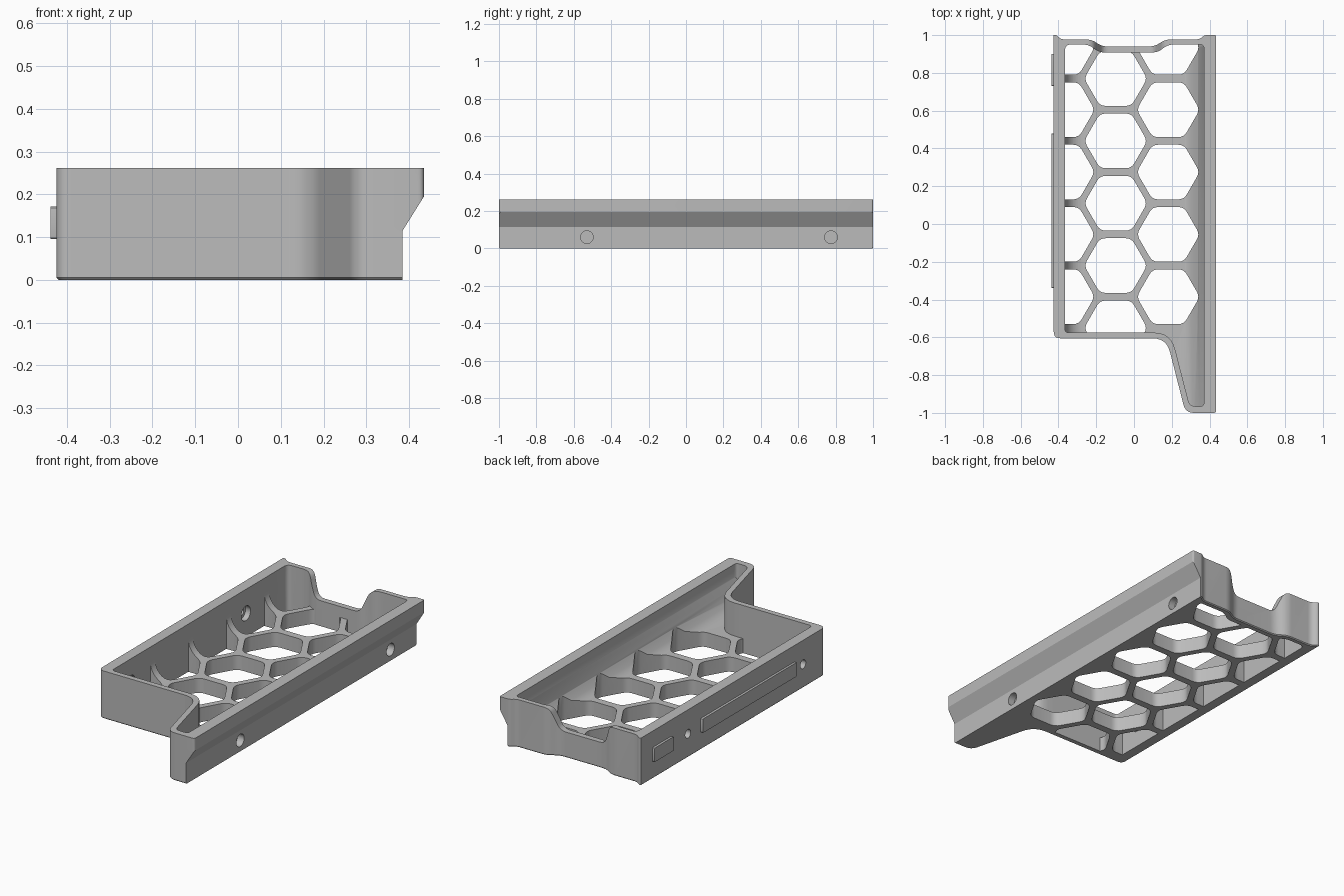
import bpy, bmesh, math
from mathutils import Vector

if "Cube" in bpy.data.objects:
    bpy.data.objects.remove(bpy.data.objects["Cube"])

HEIGHT, FLOOR = 0.262, 0.08

grey = bpy.data.materials.new("plain grey")
grey.use_nodes = True
grey.diffuse_color = (0.5, 0.5, 0.5, 1)
grey.node_tree.nodes["Principled BSDF"].inputs["Base Color"].default_value = (0.5, 0.5, 0.5, 1)


def rounded(corners, steps=7):
    """Round each corner (u, v, setback) of an outline."""
    out = []
    for i, (u, v, cut) in enumerate(corners):
        p = Vector((u, v))
        if cut == 0:
            out.append(p)
            continue
        a = Vector(corners[i - 1][:2]) - p
        b = Vector(corners[(i + 1) % len(corners)][:2]) - p
        a = p + a.normalized() * min(cut, a.length * 0.48)
        b = p + b.normalized() * min(cut, b.length * 0.48)
        for k in range(steps):
            t = k / (steps - 1)
            out.append(a * (1 - t) ** 2 + p * 2 * t * (1 - t) + b * t * t)
    return out


def prism(name, outlines, axis, lo, hi):
    """Extrude 2D outlines along an axis into one object."""
    place = {"x": lambda u, v, w: (w, u, v),
             "y": lambda u, v, w: (u, w, v),
             "z": lambda u, v, w: (u, v, w)}[axis]
    bm = bmesh.new()
    for outline in outlines:
        rings = [[bm.verts.new(place(u, v, w)) for u, v in outline] for w in (lo, hi)]
        bm.faces.new(rings[0])
        bm.faces.new(rings[1])
        for i in range(len(outline)):
            bm.faces.new((rings[0][i - 1], rings[0][i], rings[1][i], rings[1][i - 1]))
    bmesh.ops.recalc_face_normals(bm, faces=bm.faces)
    mesh = bpy.data.meshes.new(name)
    bm.to_mesh(mesh)
    bm.free()
    mesh.materials.append(grey)
    ob = bpy.data.objects.new(name, mesh)
    bpy.context.collection.objects.link(ob)
    return ob


def combine(target, other, operation):
    """Apply a boolean and discard the helper."""
    mod = target.modifiers.new("combine", "BOOLEAN")
    mod.operation, mod.object, mod.solver = operation, other, "EXACT"
    bpy.context.view_layer.update()
    deps = bpy.context.evaluated_depsgraph_get()
    mesh = bpy.data.meshes.new_from_object(target.evaluated_get(deps))
    target.modifiers.clear()
    target.data = mesh
    bpy.data.objects.remove(other)


def circle(u, v, r, n=28):
    return [(u + r * math.cos(math.tau * i / n), v + r * math.sin(math.tau * i / n))
            for i in range(n)]


# Outer body with the side arm and the recessed back
outer = rounded([
    (-0.425, -0.605, 0.035), (0.172, -0.605, 0.075), (0.273, -1, 0.045),
    (0.435, -1, 0.015), (0.435, 1, 0.01), (0.375, 1, 0.012),
    (0.345, 0.977, 0.02), (0.165, 0.977, 0.03), (0.11, 0.94, 0.03),
    (-0.17, 0.94, 0.03), (-0.225, 0.977, 0.03), (-0.385, 0.977, 0.02),
    (-0.412, 1, 0.01), (-0.425, 1, 0)])
inner = rounded([
    (-0.365, -0.575, 0.02), (0.195, -0.575, 0.09), (0.295, -0.965, 0.03),
    (0.37, -0.965, 0.02), (0.37, 0.95, 0.02), (0.18, 0.95, 0.03),
    (0.125, 0.908, 0.03), (-0.185, 0.908, 0.03), (-0.24, 0.95, 0.03),
    (-0.365, 0.95, 0.03)])
tray = prism("tray", [outer], "z", 0, HEIGHT)

# Tiny chamfer around the underside
bm = bmesh.new()
bm.from_mesh(tray.data)
bottom = [e for e in bm.edges if all(v.co.z < 0.001 for v in e.verts)]
bmesh.ops.bevel(bm, geom=bottom, offset=0.005, segments=1, affect="EDGES")
bm.to_mesh(tray.data)
bm.free()

# Undercut below the overhanging rail
combine(tray, prism("undercut", [[(0.385, -0.1), (0.6, -0.1), (0.6, 0.195),
                                  (0.435, 0.195), (0.385, 0.115)]], "y", -1.2, 1.2), "DIFFERENCE")
# Cavity
combine(tray, prism("cavity", [inner], "z", FLOOR, 0.5), "DIFFERENCE")

# Coved feet of both long walls, later split into gussets by the honeycomb
R = 0.1
arc = [(-0.365 + R - R * math.cos(a), FLOOR + R - R * math.sin(a))
       for a in [math.pi / 2 * i / 10 for i in range(11)]]
left_cove = arc + [(-0.265, 0.05), (-0.395, 0.05), (-0.395, FLOOR + R)]
combine(tray, prism("left_cove", [left_cove], "y", -0.59, 0.96), "UNION")
right_cove = [(0.372, 0.195), (0.34, 0.135), (0.315, 0.1), (0.275, FLOOR),
              (0.275, 0.05), (0.38, 0.05), (0.38, 0.195)]
combine(tray, prism("right_cove", [right_cove], "y", -0.98, 0.96), "UNION")

# Honeycomb floor openings, kept within the walls
hexes = []
for x, y0, count in ((-0.375, 0.935, 5), (-0.097, 0.77, 5), (0.181, 0.935, 5)):
    for row in range(count):
        y = y0 - 0.33 * row
        hexes.append(rounded([(x + 0.167 * math.cos(math.radians(60 * k)),
                               y + 0.167 * math.sin(math.radians(60 * k)), 0.03)
                              for k in range(6)], 5))
holes = prism("honeycomb", hexes, "z", -0.1, 0.25)
combine(holes, prism("limit", [inner], "z", -0.2, 0.4), "INTERSECT")
combine(tray, holes, "DIFFERENCE")

# Lowered section of the back wall
dip = rounded([(-0.35, 0.4, 0), (-0.35, HEIGHT, 0), (-0.215, HEIGHT, 0.03),
               (-0.165, 0.14, 0.035), (0.105, 0.14, 0.035), (0.155, HEIGHT, 0.03),
               (0.29, HEIGHT, 0), (0.29, 0.4, 0)])
combine(tray, prism("back_dip", [dip], "y", 0.86, 1.1), "DIFFERENCE")

# Screw holes: blind on the rail side, counterbored through on the other
combine(tray, prism("rail_holes", [circle(y, 0.06, 0.034) for y in (-0.53, 0.775)],
                    "x", 0.345, 0.6), "DIFFERENCE")
for radius, hi in ((0.024, -0.3), (0.04, -0.3)):
    lo = -0.6 if radius < 0.03 else -0.395
    combine(tray, prism("side_holes", [circle(y, 0.13, radius) for y in (-0.41, 0.59)],
                        "x", lo, hi), "DIFFERENCE")

# Raised pads on the plain side
pads = []
for name, y0, y1 in (("long_pad", -0.34, 0.48), ("short_pad", 0.73, 0.9)):
    edge = rounded([(y0, 0.095, 0.008), (y1, 0.095, 0.008),
                    (y1, 0.172, 0.008), (y0, 0.172, 0.008)], 4)
    pads.append(prism(name, [edge], "x", -0.438, -0.415))

# Smooth shading with sharp edges kept
bpy.ops.object.select_all(action="DESELECT")
for ob in [tray] + pads:
    ob.select_set(True)
bpy.context.view_layer.objects.active = tray
bpy.ops.object.shade_smooth_by_angle(angle=math.radians(30))
